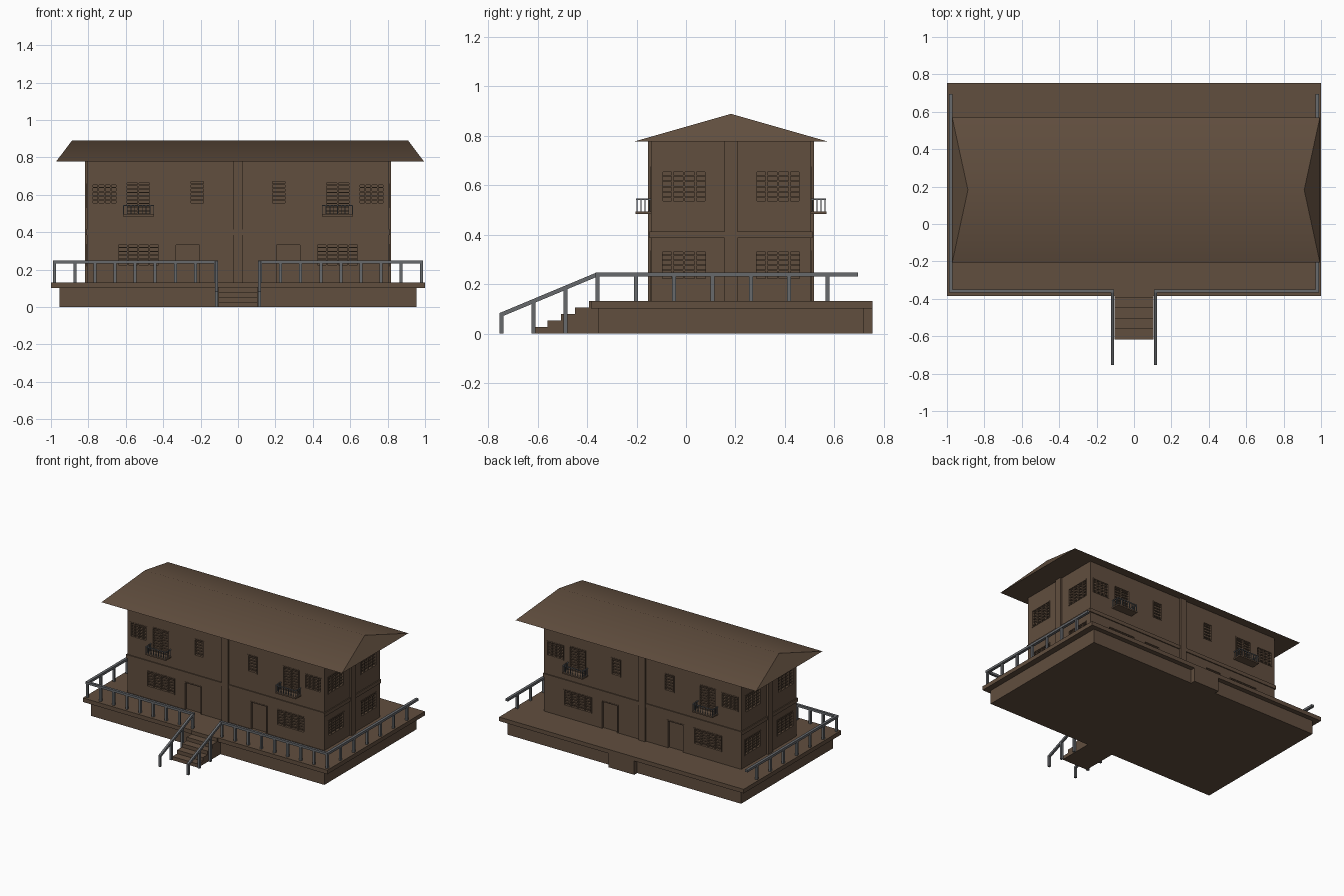
import bpy, bmesh, math
from mathutils import Vector

if "Cube" in bpy.data.objects:
    bpy.data.objects.remove(bpy.data.objects["Cube"])


def material(name, rgb):
    m = bpy.data.materials.new(name)
    m.diffuse_color = (*rgb, 1)
    m.use_nodes = True
    m.node_tree.nodes["Principled BSDF"].inputs["Base Color"].default_value = m.diffuse_color
    return m


BROWN = material("brown_wood", (0.120, 0.077, 0.049))
GREY = material("grey_metal", (0.135, 0.142, 0.152))
CY, HX, HY = 0.182, 0.806, 0.323      # house centre and half sizes
FLOOR, EAVE = 0.132, 0.778


def box(bm, x0, x1, y0, y1, z0, z1):
    vs = bmesh.ops.create_cube(bm, size=1)["verts"]
    for v in vs:
        v.co = Vector((x1 if v.co.x > 0 else x0, y1 if v.co.y > 0 else y0, z1 if v.co.z > 0 else z0))


def wall_box(bm, side, u0, u1, z0, z1, d0, d1):
    """Box on a wall: u runs along the wall, d is the distance out of it."""
    u0, u1 = sorted((u0, u1))
    axis, s = side
    a, b = sorted((s * d0, s * d1))
    if axis == "y":
        box(bm, u0, u1, CY + s * HY + a, CY + s * HY + b, z0, z1)
    else:
        box(bm, s * HX + a, s * HX + b, CY + u0, CY + u1, z0, z1)


def make(name, bm, mat):
    bmesh.ops.recalc_face_normals(bm, faces=bm.faces)
    me = bpy.data.meshes.new(name)
    bm.to_mesh(me)
    bm.free()
    me.materials.append(mat)
    ob = bpy.data.objects.new(name, me)
    bpy.context.collection.objects.link(ob)
    return ob


# base, deck and back landing
bm = bmesh.new()
box(bm, -0.955, 0.955, -0.355, 0.72, 0, 0.102)
make("base", bm, BROWN)
bm = bmesh.new()
box(bm, -1, 1, -0.385, 0.755, 0.102, FLOOR)
make("deck", bm, BROWN)
bm = bmesh.new()
box(bm, -0.105, 0.105, 0.70, 0.755, 0, 0.12)
make("back_landing", bm, BROWN)

# front stairs from a stepped profile
prof = [(-0.34, 0)]
for i in range(4):
    y = -0.617 + i * 0.056
    prof += [(y, i * 0.0265), (y, (i + 1) * 0.0265)]
prof += [(-0.393, 0.106), (-0.393, FLOOR), (-0.34, FLOOR)]
bm = bmesh.new()
f = bm.faces.new([bm.verts.new((-0.105, y, z)) for y, z in prof])
ext = bmesh.ops.extrude_face_region(bm, geom=[f])["geom"]
bmesh.ops.translate(bm, verts=[g for g in ext if isinstance(g, bmesh.types.BMVert)], vec=(0.21, 0, 0))
make("front_stairs", bm, BROWN)

# openings: (u0, u1, z0, z1, kind)
LONG = [(0.645, 0.782, 0.55, 0.66, "window"), (0.465, 0.60, 0.495, 0.67, "shutter"),
        (0.178, 0.258, 0.55, 0.677, "small"), (0.417, 0.647, 0.217, 0.337, "window"),
        (0.2, 0.338, 0.125, 0.337, "door")]
SHORT = [(0.098, 0.282, 0.53, 0.66, "window"), (0.096, 0.284, 0.217, 0.337, "window")]
cut, frames, infill = bmesh.new(), bmesh.new(), bmesh.new()
balcony, balcony_rail, trim = bmesh.new(), bmesh.new(), bmesh.new()
for side in [("y", -1), ("y", 1), ("x", -1), ("x", 1)]:
    for m in (-1, 1):
        for u0, u1, z0, z1, kind in (LONG if side[0] == "y" else SHORT):
            a, b = sorted((m * u0, m * u1))
            wall_box(cut, side, a, b, z0, z1, -0.014, 0.03)
            t = 0.007
            # frame
            wall_box(frames, side, a, a + t, z0, z1, -0.016, 0.003)
            wall_box(frames, side, b - t, b, z0, z1, -0.016, 0.003)
            wall_box(frames, side, a + t, b - t, z1 - t, z1, -0.016, 0.003)
            if kind == "door":
                continue
            wall_box(frames, side, a + t, b - t, z0, z0 + t, -0.016, 0.003)
            # mullions and louvre slats
            n = {"window": 4, "shutter": 2, "small": 1}[kind]
            for i in range(1, n):
                c = a + (b - a) * i / n
                wall_box(infill, side, c - 0.004, c + 0.004, z0 + t, z1 - t, -0.016, 0)
            k = round((z1 - z0) / 0.02)
            for i in range(1, k):
                c = z0 + (z1 - z0) * i / k
                wall_box(infill, side, a + t, b - t, c - 0.003, c + 0.003, -0.016, -0.005)
        # small balconies
        if side[0] == "y":
            a, b = sorted((m * 0.448, m * 0.615))
            wall_box(balcony, side, a, b, 0.484, 0.494, -0.005, 0.063)
            wall_box(balcony_rail, side, a, b, 0.54, 0.546, 0.055, 0.061)
            for e in (a, b - 0.006):
                wall_box(balcony_rail, side, e, e + 0.006, 0.54, 0.546, 0, 0.055)
                for d in (0.005, 0.022, 0.039):
                    wall_box(balcony_rail, side, e + 0.001, e + 0.005, 0.494, 0.54, d, d + 0.004)
            for i in range(9):
                c = a + 0.003 + (b - a - 0.006) * i / 8
                wall_box(balcony_rail, side, c - 0.002, c + 0.002, 0.494, 0.54, 0.056, 0.06)
    # centre pilaster
    wall_box(trim, side, -0.026, 0.026, FLOOR, EAVE, -0.01, 0.013)
# floor band
e = 0.007
box(trim, -HX - e, HX + e, CY - HY - e, CY + HY + e, 0.386, 0.413)

# walls with recessed openings
bm = bmesh.new()
box(bm, -HX, HX, CY - HY, CY + HY, FLOOR, EAVE)
walls = make("walls", bm, BROWN)
cutter = make("opening_cutter", cut, BROWN)
cutter.hide_render = True
cutter.display_type = "WIRE"
mod = walls.modifiers.new("openings", "BOOLEAN")
mod.operation, mod.solver, mod.object = "DIFFERENCE", "EXACT", cutter
make("opening_frames", frames, BROWN)
make("louvres", infill, BROWN)
make("wall_trim", trim, BROWN)
make("balcony_floors", balcony, BROWN)
make("balcony_railings", balcony_rail, GREY)

# roof with steep hipped ends
bm = bmesh.new()
xl, xr, y0, y1 = -0.972, 0.994, CY - 0.388, CY + 0.388
a, b, c, d, p, q = [bm.verts.new(v) for v in (
    (xl, y0, EAVE), (xr, y0, EAVE), (xr, y1, EAVE), (xl, y1, EAVE), (-0.888, CY, 0.889), (0.91, CY, 0.889))]
for vs in ((a, b, q, p), (c, d, p, q), (b, c, q), (d, a, p), (d, c, b, a)):
    bm.faces.new(vs)
roof = make("roof", bm, BROWN)
roof.data.polygons.foreach_set("use_smooth", [True] * len(roof.data.polygons))
roof.data.set_sharp_from_angle(angle=math.radians(38))

# deck and stair railings
bm = bmesh.new()
w = 0.008
for s in (-1, 1):
    def post(x, y, z0, z1):
        box(bm, x - w, x + w, y - w, y + w, z0, z1)
    x0, x1 = sorted((s * 0.107, s * 0.99))
    box(bm, x0, x1, -0.367, -0.349, 0.231, 0.248)
    x0, x1 = sorted((s * 0.97, s * 0.99))
    box(bm, x0, x1, -0.349, 0.695, 0.231, 0.248)
    for i in range(9):
        post(s * (0.12 + 0.1075 * i), -0.358, FLOOR, 0.235)
    for i in range(1, 7):
        post(s * 0.98, -0.358 + 0.155 * i, FLOOR, 0.235)
    # sloped stair rail and its posts
    vs = bmesh.ops.create_cube(bm, size=1)["verts"]
    for v in vs:
        y, z = (-0.36, 0.248) if v.co.y > 0 else (-0.755, 0.083)
        v.co = Vector((s * 0.115 + v.co.x * 0.016, y, z - (0.018 if v.co.z < 0 else 0)))
    for y in (-0.746, -0.617, -0.487):
        post(s * 0.115, y, 0, 0.074 + (y + 0.755) * 0.418)
make("deck_railings", bm, GREY)
